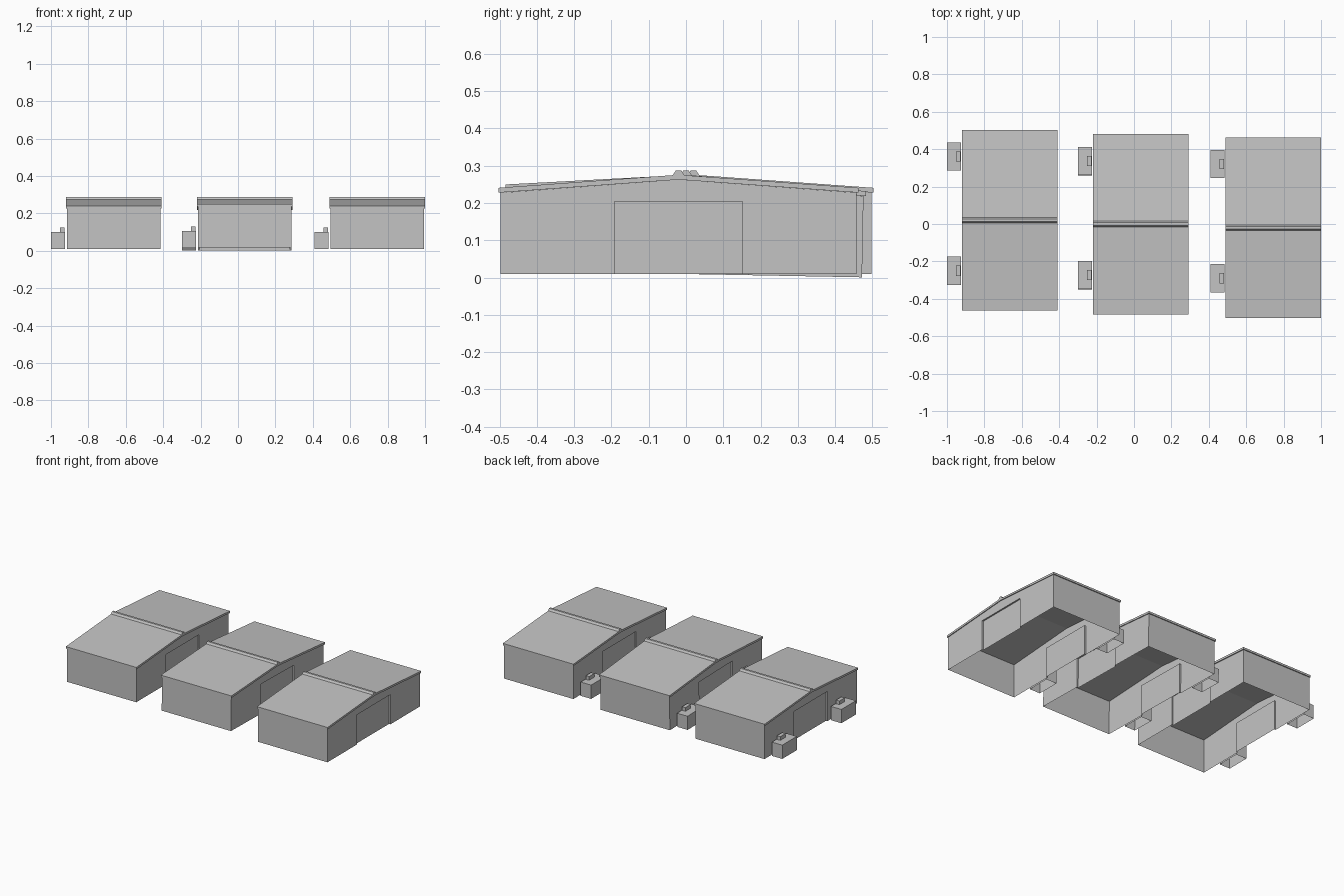
import bpy
import bmesh
from mathutils import Matrix

cube = bpy.data.objects.get("Cube")
if cube:
    bpy.data.objects.remove(cube, do_unlink=True)

grey = bpy.data.materials.new("plain grey")
grey.use_nodes = True
color = (0.55, 0.55, 0.55, 1)
grey.diffuse_color = color
grey.node_tree.nodes["Principled BSDF"].inputs["Base Color"].default_value = color

# Shared shed dimensions
HX, HY = 0.25, 0.477           # wall half sizes
EAVE, RIDGE = 0.218, 0.253     # wall heights
DOOR_Y, DOOR_Z, RECESS = 0.172, 0.194, 0.01
ROOF_X, ROOF_Y, ROOF_T = 0.255, 0.483, 0.013


def make_object(name, bm, place):
    bmesh.ops.remove_doubles(bm, verts=bm.verts, dist=0.0001)
    bmesh.ops.recalc_face_normals(bm, faces=bm.faces)
    mesh = bpy.data.meshes.new(name)
    bm.to_mesh(mesh)
    bm.free()
    mesh.materials.append(grey)
    obj = bpy.data.objects.new(name, mesh)
    obj.matrix_world = place
    bpy.context.collection.objects.link(obj)
    return obj


def add_face(bm, points):
    return bm.faces.new([bm.verts.new(p) for p in points])


def extrude_profile(name, profile, half, place):
    """Closed prism: a y-z outline swept along x."""
    bm = bmesh.new()
    face = add_face(bm, [(-half, y, z) for y, z in profile])
    moved = bmesh.ops.extrude_face_region(bm, geom=[face])["geom"]
    verts = [v for v in moved if isinstance(v, bmesh.types.BMVert)]
    bmesh.ops.translate(bm, verts=verts, vec=(2 * half, 0, 0))
    # the extrusion may drop the first cap
    if not face.is_valid:
        add_face(bm, [(-half, y, z) for y, z in profile])
    make_object(name, bm, place)


def open_box(bm, x0, x1, y0, y1, z0, z1):
    """Box without a floor."""
    ring = [(x0, y0), (x1, y0), (x1, y1), (x0, y1)]
    add_face(bm, [(x, y, z1) for x, y in ring])
    for a, b in zip(ring, ring[1:] + ring[:1]):
        add_face(bm, [(*a, z0), (*b, z0), (*b, z1), (*a, z1)])


def build_walls(place):
    bm = bmesh.new()
    for s in (-1, 1):
        # end wall
        y = s * HY
        add_face(bm, [(-HX, y, 0), (HX, y, 0), (HX, y, EAVE), (-HX, y, EAVE)])
        # gable wall around the doorway
        x, inner = s * HX, s * (HX - RECESS)
        opening = [(-DOOR_Y, 0), (-DOOR_Y, DOOR_Z), (DOOR_Y, DOOR_Z), (DOOR_Y, 0)]
        outline = opening + [(HY, 0), (HY, EAVE), (0, RIDGE), (-HY, EAVE), (-HY, 0)]
        add_face(bm, [(x, a, b) for a, b in outline])
        # door jambs and recessed door
        for a, b in zip(opening, opening[1:]):
            add_face(bm, [(x, *a), (x, *b), (inner, *b), (inner, *a)])
        add_face(bm, [(inner, a, b) for a, b in opening])
    make_object("shed_walls", bm, place)


def build_roof(place):
    top = RIDGE + ROOF_T
    slab = [(-ROOF_Y, EAVE), (0, RIDGE), (ROOF_Y, EAVE),
            (ROOF_Y, EAVE + ROOF_T), (0, top), (-ROOF_Y, EAVE + ROOF_T)]
    extrude_profile("roof", slab, ROOF_X, place)
    cap = [(-0.016, top - 0.002), (-0.007, top + 0.012),
           (0.007, top + 0.012), (0.016, top - 0.002)]
    extrude_profile("ridge_cap", cap, ROOF_X, place)


def build_units(place):
    # outdoor cabinets with a small duct on top
    for y in (-0.27, 0.34):
        bm = bmesh.new()
        open_box(bm, -0.335, -0.26, y - 0.075, y + 0.075, 0, 0.09)
        make_object("side_cabinet", bm, place)
        bm = bmesh.new()
        open_box(bm, -0.287, -0.263, y - 0.027, y + 0.027, 0.09, 0.114)
        make_object("cabinet_duct", bm, place)


# Three staggered sheds, the middle one tipped slightly
for x, y, tilt in ((-0.665, 0.02, 0), (0.036, -0.005, -0.0187), (0.744, -0.02, 0)):
    spot = Matrix.Translation((x, y, 0.0095)) @ Matrix.Rotation(tilt, 4, "X")
    build_walls(spot)
    build_roof(spot)
    build_units(spot)
